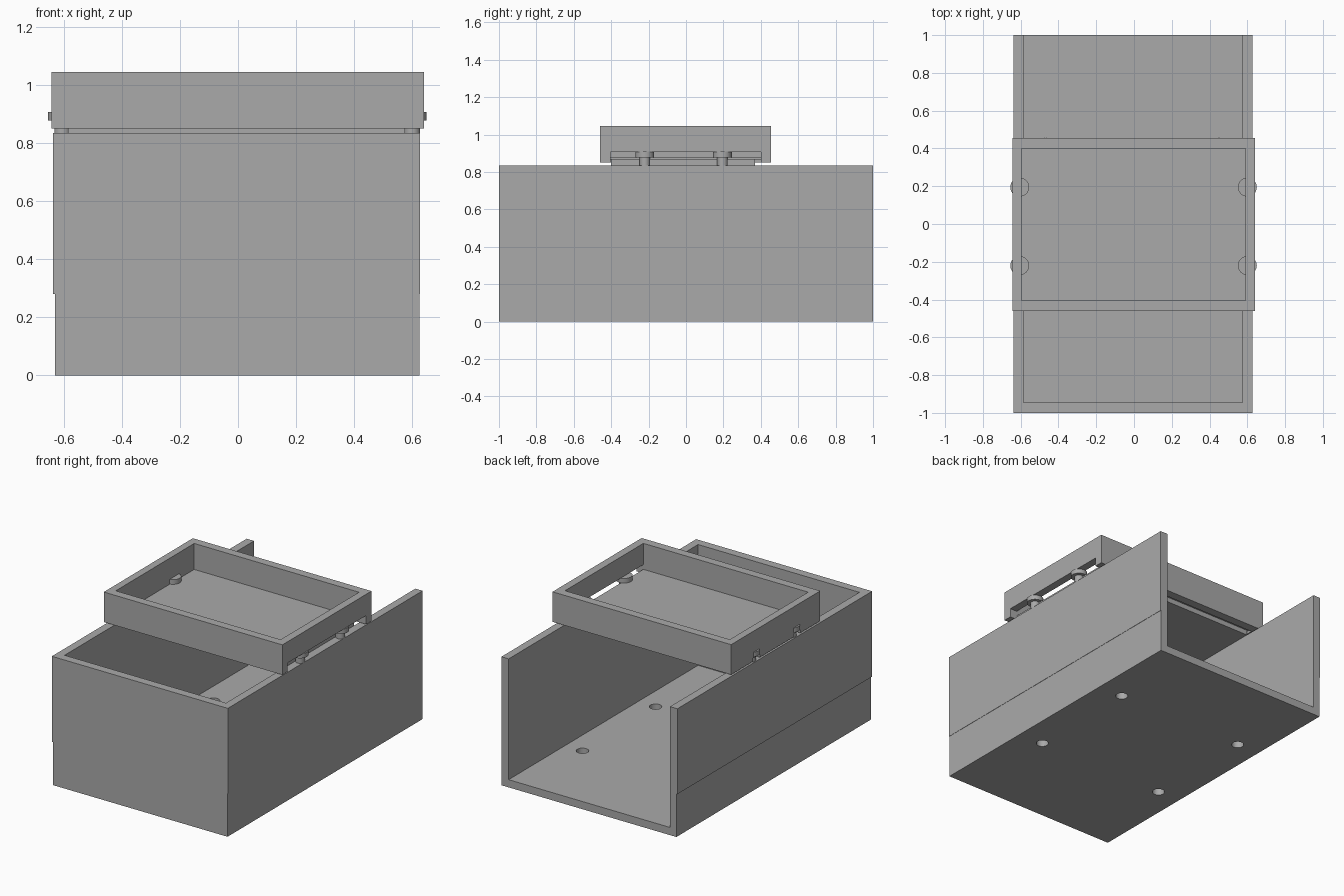
import bpy
from mathutils import Vector

cube = bpy.data.objects.get("Cube")
if cube:
    bpy.data.objects.remove(cube, do_unlink=True)

grey = bpy.data.materials.new("plain_grey")
grey.use_nodes = True
grey.diffuse_color = (0.4, 0.4, 0.4, 1)
grey.node_tree.nodes["Principled BSDF"].inputs["Base Color"].default_value = (0.4, 0.4, 0.4, 1)


def finish(name):
    ob = bpy.context.object
    ob.name = name
    ob.data.materials.append(grey)
    return ob


def box(name, x, y, z):
    """Block given by its (low, high) range on each axis."""
    centre = Vector([(a + b) / 2 for a, b in (x, y, z)])
    bpy.ops.mesh.primitive_cube_add(size=1, location=centre)
    ob = finish(name)
    ob.scale = [b - a for a, b in (x, y, z)]
    bpy.ops.object.transform_apply(location=False, rotation=False, scale=True)
    return ob


def cylinder(name, x, y, z, radius):
    bpy.ops.mesh.primitive_cylinder_add(vertices=32, radius=radius, depth=z[1] - z[0],
                                        location=(x, y, (z[0] + z[1]) / 2))
    ob = finish(name)
    bpy.ops.object.shade_smooth_by_angle()
    return ob


def cut(target, cutter):
    mod = target.modifiers.new("cut", "BOOLEAN")
    mod.operation = "DIFFERENCE"
    mod.solver = "EXACT"
    mod.object = cutter
    bpy.context.view_layer.objects.active = target
    bpy.ops.object.modifier_apply(modifier=mod.name)
    bpy.data.objects.remove(cutter, do_unlink=True)


RIM = 0.835

# Open-backed case with four holes through its floor
case = box("case", (-0.631, 0.625), (-1, 1), (0, RIM))
cut(case, box("cavity", (-0.585, 0.575), (-0.945, 1.2), (0.05, 1.2)))
for x in (-0.47, 0.45):
    for y in (-0.33, 0.42):
        cut(case, cylinder("floor_hole", x, y, (-0.1, 0.2), 0.037))

# Slightly raised upper part of the side walls
box("right_wall_skin", (-0.638, -0.63), (-1, 1), (0.28, RIM))
box("left_wall_skin", (0.624, 0.627), (-1, 1), (0.28, RIM))

# Tray frame: deep front and rear, left side raised to leave a slot
TOP = 1.045
box("tray_front", (-0.643, 0.641), (-0.46, -0.405), (0.85, TOP))
box("tray_rear", (-0.643, 0.641), (0.4, 0.455), (0.85, TOP))
box("tray_left_side", (0.59, 0.641), (-0.405, 0.4), (0.907, TOP))
right_side = box("tray_right_side", (-0.643, -0.595), (-0.405, 0.4), (0.85, TOP))

# Tray floor with a plug that drops into the case
box("tray_floor", (-0.595, 0.59), (-0.405, 0.4), (0.867, 0.876))
box("tray_plug", (-0.585, 0.575), (-0.4, 0.37), (RIM, 0.87))

# Headed pegs under both tray sides, with notches in the deep side
for y in (-0.22, 0.195):
    cut(right_side, box("notch", (-0.7, -0.5), (y - 0.035, y + 0.035), (0.8, 0.87)))
    for side, x in (("right", -0.605), ("left", 0.6)):
        cylinder(side + "_peg_head", x, y, (0.878, 0.908), 0.05)
        cylinder(side + "_peg_shaft", x, y, (RIM, 0.88), 0.028)
